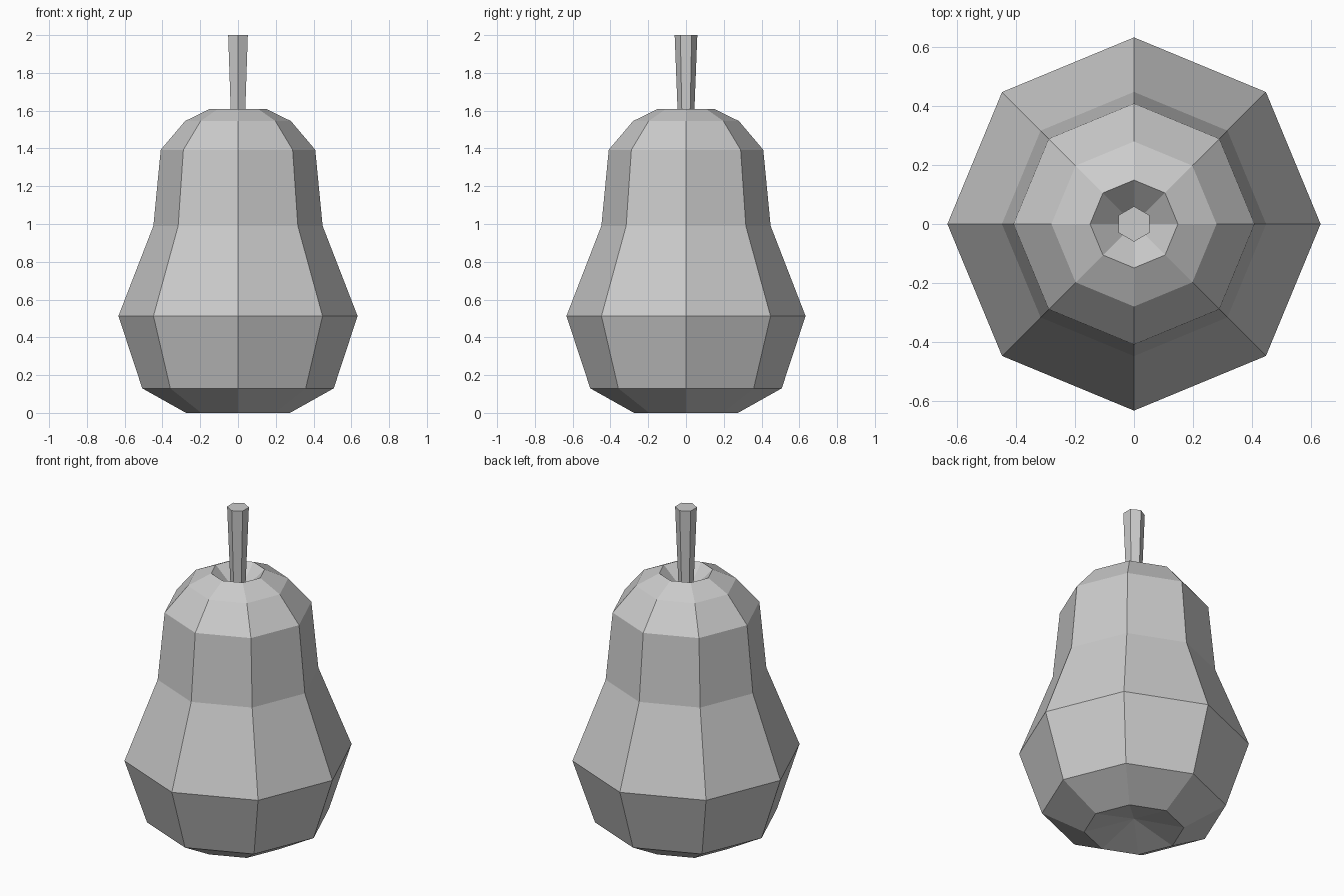
import bpy
import bmesh
import math

cube = bpy.data.objects.get("Cube")
if cube:
    bpy.data.objects.remove(cube, do_unlink=True)

grey = bpy.data.materials.new("light_grey")
grey.use_nodes = True
colour = (0.6, 0.6, 0.6, 1)
grey.diffuse_color = colour
grey.node_tree.nodes["Principled BSDF"].inputs["Base Color"].default_value = colour


def lathe(name, profile, sides, start=0.0):
    """Revolve (radius, height) points; a radius of 0 makes a pole."""
    bm = bmesh.new()
    rings = []
    for radius, z in profile:
        if radius == 0:
            rings.append([bm.verts.new((0, 0, z))] * sides)
            continue
        angles = [start + math.tau * i / sides for i in range(sides)]
        rings.append([bm.verts.new((radius * math.cos(a), radius * math.sin(a), z))
                      for a in angles])
    for low, high in zip(rings, rings[1:]):
        for i in range(sides):
            j = (i + 1) % sides
            corners = [low[i], low[j], high[j], high[i]]
            bm.faces.new(list(dict.fromkeys(corners)))
    # Close open ends with flat caps
    if profile[0][0] > 0:
        bm.faces.new(rings[0][::-1])
    if profile[-1][0] > 0:
        bm.faces.new(rings[-1])
    bmesh.ops.recalc_face_normals(bm, faces=bm.faces)
    mesh = bpy.data.meshes.new(name)
    bm.to_mesh(mesh)
    bm.free()
    mesh.materials.append(grey)
    obj = bpy.data.objects.new(name, mesh)
    bpy.context.collection.objects.link(obj)
    return obj


# Fruit body, dimpled at the bottom and around the stem
lathe("pear_body", [
    (0, 0.07), (0.275, 0), (0.507, 0.13), (0.633, 0.513), (0.448, 0.99),
    (0.409, 1.393), (0.28, 1.545), (0.149, 1.61), (0, 1.47),
], 8)

# Six-sided stem that widens towards its tip
lathe("stem", [(0.039, 1.46), (0.06, 2.0)], 6, math.pi / 6)
